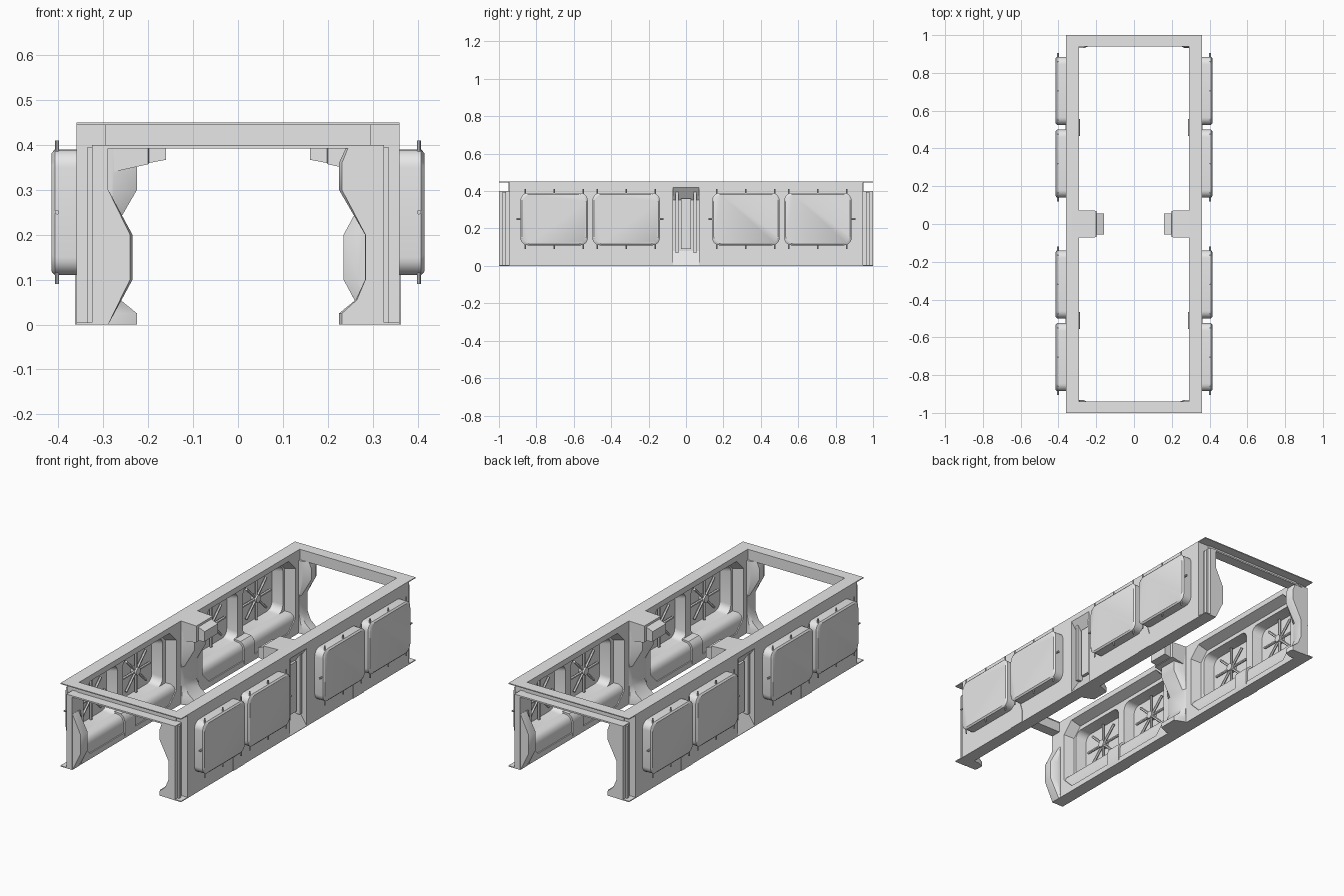
import bpy, bmesh, math
from mathutils import Matrix, Vector

if "Cube" in bpy.data.objects:
    bpy.data.objects.remove(bpy.data.objects["Cube"], do_unlink=True)

GREY = (0.8, 0.8, 0.8, 1)
metal = bpy.data.materials.new("plain grey metal")
metal.diffuse_color = GREY
metal.use_nodes = True
metal.node_tree.nodes["Principled BSDF"].inputs["Base Color"].default_value = GREY

SIDES = [(1, 1), (-1, 1), (1, -1), (-1, -1)]
LEFT_RIGHT = [(1, 1), (-1, -1)]
ENDS = [(1, 1), (1, -1)]


def finish(name, bm, copies):
    """Make one mirrored object per (sx, sy) pair."""
    for i, (sx, sy) in enumerate(copies):
        b = bm.copy()
        b.transform(Matrix.Diagonal((sx, sy, 1, 1)))
        bmesh.ops.recalc_face_normals(b, faces=b.faces)
        me = bpy.data.meshes.new(name)
        b.to_mesh(me)
        b.free()
        me.materials.append(metal)
        me.shade_smooth()
        me.set_sharp_from_angle(angle=math.radians(32))
        ob = bpy.data.objects.new(f"{name}_{i + 1}", me)
        bpy.context.collection.objects.link(ob)
    bm.free()


def loft(name, loops, copies, ring=False):
    """Skin equal-length loops; cap the ends or close into a ring."""
    bm = bmesh.new()
    rows = [[bm.verts.new(p) for p in loop] for loop in loops]
    n = len(rows[0])
    pairs = list(zip(rows, rows[1:]))
    if ring:
        pairs.append((rows[-1], rows[0]))
    else:
        bm.faces.new(rows[0])
        bm.faces.new(rows[-1])
    for a, b in pairs:
        for i in range(n):
            j = (i + 1) % n
            bm.faces.new((a[i], a[j], b[j], b[i]))
    finish(name, bm, copies)


def rect(x, y0, y1, z0, z1):
    return [(x, y0, z0), (x, y1, z0), (x, y1, z1), (x, y0, z1)]


def box(name, x0, x1, y0, y1, z0, z1, copies):
    loft(name, [rect(x0, y0, y1, z0, z1), rect(x1, y0, y1, z0, z1)], copies)


def extrude(name, profile, y0, y1, copies):
    loft(name, [[(x, y, z) for x, z in profile] for y in (y0, y1)], copies)


def rod(bm, a, b, r, sides=8):
    a, b = Vector(a), Vector(b)
    turn = (b - a).to_track_quat('Z', 'Y').to_matrix().to_4x4()
    bmesh.ops.create_cone(bm, cap_ends=True, segments=sides, radius1=r, radius2=r,
                          depth=(b - a).length,
                          matrix=Matrix.Translation((a + b) / 2) @ turn)


# Side wall cells, each with a rounded pocket pushed outward
def pocket_loop(x, c, inset, cell=None):
    hy, hz, r = 0.18 - inset, 0.14 - inset, 0.04
    pts = []
    for k in range(4):
        sy, sz = ((1, 1), (-1, 1), (-1, -1), (1, -1))[k]
        for step in range(7):
            t = math.radians(90 * k + 15 * step)
            y = c + sy * (hy - r) + r * math.cos(t)
            z = 0.25 + sz * (hz - r) + r * math.sin(t)
            if cell:
                cy, cz = cell[1 if sy > 0 else 0], (0.45 if sz > 0 else 0)
                near_y = (step <= 3) if k % 2 == 0 else (step >= 3)
                near_z = (step >= 3) if k % 2 == 0 else (step <= 3)
                y, z = (cy if near_y else y), (cz if near_z else z)
            pts.append((x, y, z))
    return pts


for c, cell, peg_dir in ((0.32, (0.07, 0.515), -1), (0.705, (0.515, 0.945), 1)):
    loft("wall_pocket", [
        pocket_loop(0.403, c, 0.02), pocket_loop(0.345, c, 0.01),
        pocket_loop(0.345, c, 0, cell), pocket_loop(0.36, c, 0, cell),
        pocket_loop(0.36, c, 0), pocket_loop(0.408, c, 0),
        pocket_loop(0.415, c, 0.008)], SIDES)

    # Eight-armed spider inside the pocket
    bm = bmesh.new()
    for k in range(8):
        t = math.pi * k / 4
        rod(bm, (0.385, c, 0.25),
            (0.385, c + 0.12 * math.cos(t), 0.25 + 0.115 * math.sin(t)), 0.007, 6)
    rod(bm, (0.37, c, 0.25), (0.403, c, 0.25), 0.02, 12)
    finish("pocket_spider", bm, SIDES)

    # Small pegs around the pocket rim
    bm = bmesh.new()
    for dy in (-0.155, 0, 0.155):
        rod(bm, (0.403, c + dy, 0.385), (0.403, c + dy, 0.41), 0.004)
        rod(bm, (0.403, c + dy, 0.115), (0.403, c + dy, 0.09), 0.004)
    rod(bm, (0.403, c + peg_dir * 0.175, 0.25), (0.403, c + peg_dir * 0.2, 0.25), 0.005)
    finish("rim_pegs", bm, SIDES)


# Inner frame with chamfered opening around each pair of pockets
def octagon(x, y0, y1, z0, z1, c):
    return [(x, y0 + c, z0), (x, y1 - c, z0), (x, y1, z0 + c), (x, y1, z1 - c),
            (x, y1 - c, z1), (x, y0 + c, z1), (x, y0, z1 - c), (x, y0, z0 + c)]


def square8(x, y0, y1, z0, z1):
    m = (z0 + z1) / 2
    return [(x, y0, z0), (x, y1, z0), (x, y1, m - 0.1), (x, y1, m + 0.1),
            (x, y1, z1), (x, y0, z1), (x, y0, m + 0.1), (x, y0, m - 0.1)]


loft("inner_frame", [
    square8(0.348, 0.07, 0.945, 0, 0.45), square8(0.29, 0.07, 0.945, 0, 0.45),
    octagon(0.29, 0.11, 0.905, 0.03, 0.42, 0.06),
    octagon(0.348, 0.125, 0.89, 0.04, 0.40, 0.05)], SIDES, ring=True)

# Rounded bench duct along the foot of the wall, with a clamp
bench = [(0.35, 0), (0.3, 0), (0.295, 0.015), (0.295, 0.085), (0.302, 0.105),
         (0.318, 0.118), (0.35, 0.122)]
extrude("bench_duct", bench, 0.1, 0.915, SIDES)
clamp = [(x - 0.008 if x < 0.35 else x, z * 1.08) for x, z in bench]
extrude("bench_clamp", clamp, 0.465, 0.555, SIDES)
loft("outer_clamp_plate", [
    [(x, 0.51 + dy, z) for dy, z in ((-0.045, 0), (0.045, 0), (0.045, 0.07), (0.03, 0.12),
                                     (-0.03, 0.12), (-0.045, 0.07))]
    for x in (0.358, 0.363)], SIDES)

# End portals: top plate, web, lintel, posts and foot plates
box("end_top_plate", -0.36, 0.36, 0.94, 1.0, 0.445, 0.45, ENDS)
box("end_web", -0.295, 0.295, 0.942, 0.95, 0.395, 0.448, ENDS)
box("end_lintel", -0.325, 0.325, 0.942, 1.0, 0.392, 0.40, ENDS)
box("end_post", 0.29, 0.325, 0.94, 1.0, 0, 0.395, SIDES)
box("end_post_rib", 0.32, 0.335, 0.963, 0.98, 0, 0.395, SIDES)
box("end_foot_plate", 0.29, 0.36, 0.94, 1.0, 0, 0.005, SIDES)


# Shaped post linings: bulging on one diagonal, waisted on the other
def lining(name, inner, back, copies, layers):
    loops = []
    for y, k in layers:
        loops.append([(0.29 + (x - 0.29) * k, y, z) for x, z in inner]
                     + [(x, y, z) for x, z in back])
    loft(name, loops, copies)


bulge = [(0.289, 0), (0.235, 0.1), (0.235, 0.2), (0.289, 0.3)]
waist = [(0.225, 0), (0.225, 0.025), (0.262, 0.055), (0.283, 0.1), (0.283, 0.2),
         (0.225, 0.3), (0.225, 0.36), (0.24, 0.393)]
post_layers = [(0.932, 0.4), (0.947, 1), (0.985, 1), (0.998, 0.9)]
lining("bulging_post_lining", bulge, [(0.30, 0.3), (0.30, 0)], LEFT_RIGHT, post_layers)
lining("waisted_post_lining", waist, [(0.30, 0.393), (0.30, 0)],
       [(1, -1), (-1, 1)], post_layers)

# Middle pillars with an outer groove flaring at top and bottom
groove = [(0.36, 0.45), (0.36, 0.435), (0.312, 0.40), (0.312, 0.08), (0.36, 0.005), (0.36, 0)]
lining("middle_pillar", waist, groove, LEFT_RIGHT,
       [(-0.072, 0.2), (-0.05, 1), (0.05, 1), (0.072, 0.2)])
for y in (-0.048, 0.048):
    box("groove_rib", 0.305, 0.342, y - 0.008, y + 0.008, 0.07, 0.40, LEFT_RIGHT)
box("groove_insert", 0.305, 0.33, -0.028, 0.028, 0.09, 0.36, LEFT_RIGHT)

# Overhead bracket reaching inward from each middle pillar
loft("overhead_bracket", [
    rect(0.36, -0.072, 0.072, 0.42, 0.45), rect(0.30, -0.072, 0.072, 0.335, 0.45),
    rect(0.20, -0.07, 0.07, 0.357, 0.445), rect(0.198, -0.056, 0.056, 0.36, 0.435),
    rect(0.16, -0.056, 0.056, 0.367, 0.42)], LEFT_RIGHT)
